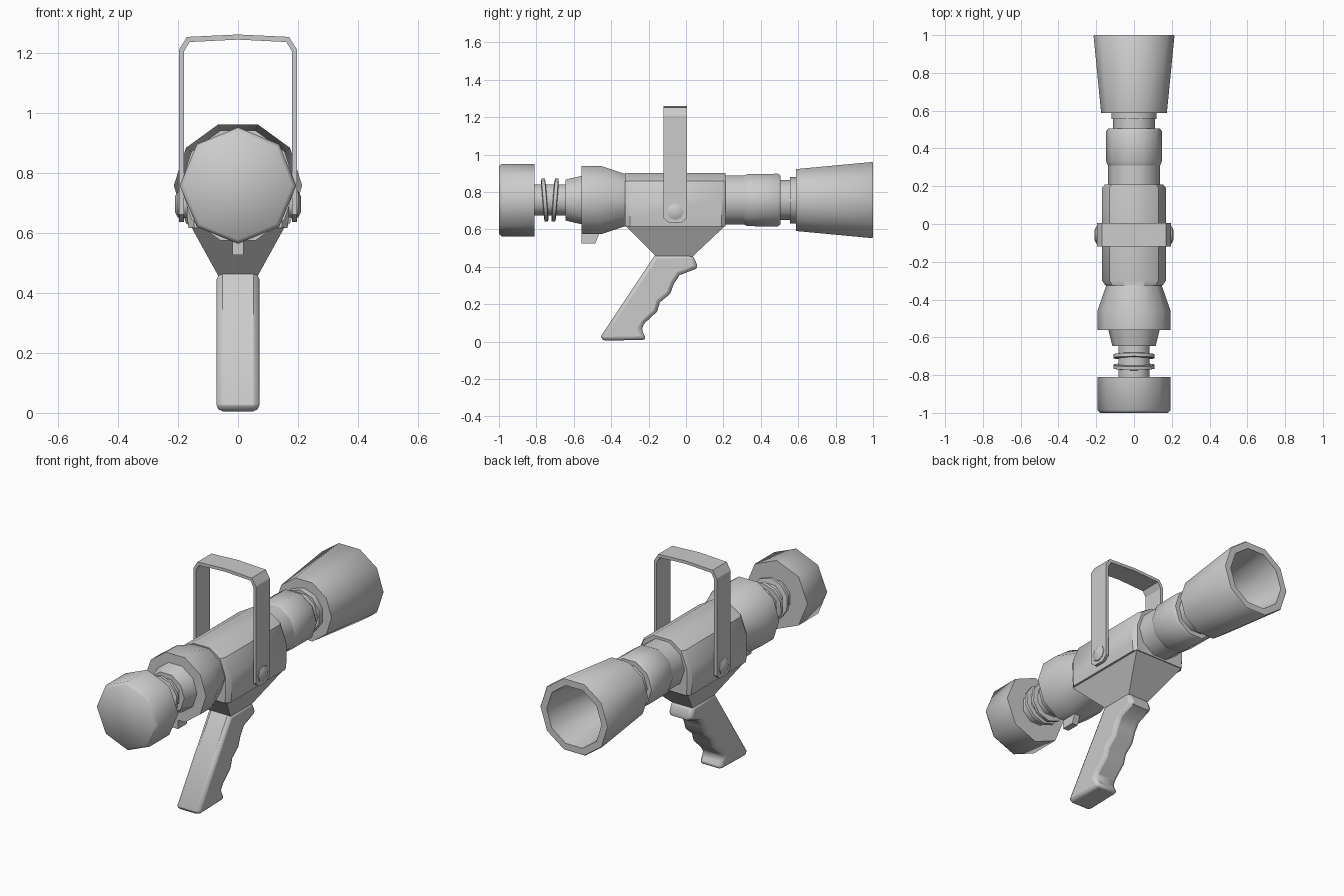
import bpy, bmesh
from math import sin, cos, pi, radians
from mathutils import Vector, Matrix

if "Cube" in bpy.data.objects:
    bpy.data.objects.remove(bpy.data.objects["Cube"])

grey = bpy.data.materials.new("plain grey")
grey.use_nodes = True
colour = (0.6, 0.6, 0.6, 1)
grey.diffuse_color = colour
grey.node_tree.nodes["Principled BSDF"].inputs["Base Color"].default_value = colour
AXIS = 0.757


def finish(name, bm, angle=50):
    bmesh.ops.recalc_face_normals(bm, faces=bm.faces)
    mesh = bpy.data.meshes.new(name)
    bm.to_mesh(mesh)
    bm.free()
    mesh.materials.append(grey)
    ob = bpy.data.objects.new(name, mesh)
    bpy.context.collection.objects.link(ob)
    bpy.ops.object.select_all(action='DESELECT')
    ob.select_set(True)
    bpy.context.view_layer.objects.active = ob
    if angle:
        bpy.ops.object.shade_smooth_by_angle(angle=radians(angle))
    return ob


def loft(name, rings, angle=50):
    """Skin a series of equal point rings and close both ends."""
    bm = bmesh.new()
    rows = [[bm.verts.new(p) for p in ring] for ring in rings]
    n = len(rows[0])
    for a, b in zip(rows, rows[1:]):
        for i in range(n):
            j = (i + 1) % n
            bm.faces.new((a[i], a[j], b[j], b[i]))
    bm.faces.new(rows[0])
    bm.faces.new(rows[-1])
    return finish(name, bm, angle)


def lathe(name, profile, sides=10, phase=0.0):
    """Turn (y, radius) pairs about the barrel axis."""
    turn = [phase + 2 * pi * i / sides for i in range(sides)]
    return loft(name, [[(r * sin(t), y, AXIS + r * cos(t)) for t in turn]
                       for y, r in profile])


def plate(name, outline, x0, x1, bevel=0, angle=50):
    """Extrude a (y, z) outline across x."""
    ob = loft(name, [[(x, y, z) for y, z in outline] for x in (x0, x1)], angle)
    if bevel:
        mod = ob.modifiers.new("soft edges", 'BEVEL')
        mod.width, mod.segments, mod.limit_method = bevel, 2, 'ANGLE'
        mod.angle_limit = radians(60)
    return ob


# Front cap, stem and spring rings
lathe("front_cap", [(-1, .18), (-.985, .194), (-.81, .194)], 8)
lathe("stem", [(-.82, .09), (-.62, .09)], 8, pi / 8)
for y, tilt in ((-.755, .08), (-.7, -.08)):
    ring = lathe("spring_ring", [(-.012, .098), (-.009, .115), (.009, .115), (.012, .098)])
    ring.matrix_world = (Matrix.Translation((0, y, AXIS)) @ Matrix.Rotation(tilt, 4, 'X')
                         @ Matrix.Translation((0, 0, -AXIS)))

# Front collar, flared bell and the fin below it
lathe("front_collar", [(-.645, .115), (-.55, .138)], 10, pi / 10)
lathe("bell", [(-.56, .192), (-.455, .192), (-.32, .145)], 10, pi / 10)
plate("lower_fin", [(-.56, .6), (-.56, .525), (-.485, .525), (-.455, .6)], -.018, .018)

# Receiver body with rounded top and chamfered ends
half = [(.165, .615), (.17, .66), (.17, .765), (.13, .86), (.06, .902)]
section = half + [(-x, z) for x, z in reversed(half)]
loft("body", [[(x * s, y, z) for x, z in section]
              for y, s in ((-.325, .88), (-.3, 1), (.19, 1), (.21, .9))], 35)

# Funnel from body down to the grip
loft("grip_funnel", [[(-x, a, z), (x, a, z), (x, b, z), (-x, b, z)]
                     for x, a, b, z in ((.155, -.323, .208, .618), (.065, -.16, .035, .455))], 0)

# Pistol grip with finger grooves
plate("grip", [(-.165, .465), (-.455, .03), (-.45, .005), (-.21, .01), (-.24, .07),
               (-.22, .1), (-.155, .16), (-.14, .21), (-.085, .255), (-.065, .31),
               (-.035, .355), (.055, .39), (.06, .41), (.035, .465)], -.071, .071, .02)

# Rear barrel sleeves and neck ring
lathe("barrel", [(.2, .138), (.33, .138)], 10, pi / 10)
lathe("barrel_sleeve", [(.31, .138), (.33, .147), (.49, .148), (.505, .138)], 10, pi / 10)
lathe("neck", [(.49, .112), (.6, .112)], 10, pi / 10)
lathe("neck_ring", [(.555, .124), (.595, .124)], 10)

# Hollow muzzle horn
lathe("muzzle_horn", [(.588, .174), (.995, .214), (1, .21), (1, .172), (.66, .125)],
      10, pi / 10)

# Carrying handle: bent strap with tapered feet
outer = [(.196, .67), (.196, 1.21), (.17, 1.252), (0, 1.26)]
inner = [(0, 1.243), (.161, 1.235), (.18, 1.203), (.18, .67)]
arch = outer + [(-x, z) for x, z in reversed(outer[:3])]
arch += [(-x, z) for x, z in reversed(inner[1:])] + inner
loft("carry_handle", [[(x, y, z) for x, z in arch] for y in (-.12, .005)], 30)

for side, word in ((1, "left"), (-1, "right")):
    plate(word + "_handle_foot", [(-.12, .68), (-.12, .66), (-.09, .635), (-.025, .635),
                                  (.005, .66), (.005, .68)], side * .18, side * .196)
    # Pivot bolt
    turn = [2 * pi * i / 8 for i in range(8)]
    loft(word + "_pivot_bolt", [[(side * x, -.058 + r * cos(t), .695 + r * sin(t)) for t in turn]
                                for x, r in ((.16, .045), (.2, .045), (.21, .025))])
